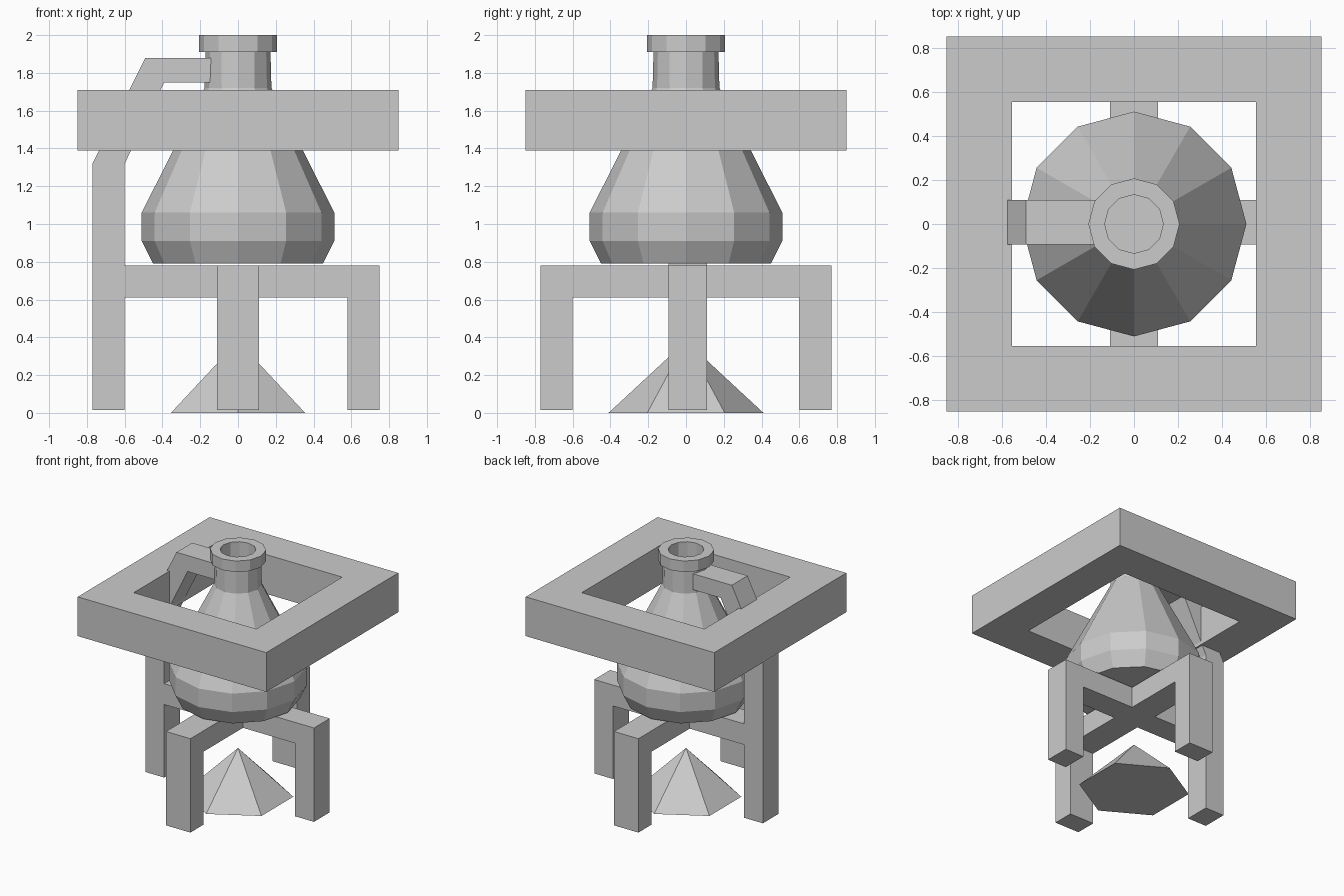
import bpy, bmesh
from math import sin, cos, pi, sqrt

if "Cube" in bpy.data.objects:
    bpy.data.objects.remove(bpy.data.objects["Cube"])


def finish(bm, name):
    bmesh.ops.remove_doubles(bm, verts=bm.verts, dist=1e-5)
    bmesh.ops.recalc_face_normals(bm, faces=bm.faces)
    me = bpy.data.meshes.new(name)
    bm.to_mesh(me)
    bm.free()
    ob = bpy.data.objects.new(name, me)
    bpy.context.collection.objects.link(ob)
    return ob


def lathe(name, profile, sides, start=0.0, ring=False):
    """Spin an (r, z) profile; ring closes the profile, otherwise ends are capped."""
    bm = bmesh.new()
    loops = [[bm.verts.new((r * cos(start + 2 * pi * i / sides),
                            r * sin(start + 2 * pi * i / sides), z))
              for i in range(sides)] for r, z in profile]
    pairs = list(zip(loops, loops[1:]))
    if ring:
        pairs.append((loops[-1], loops[0]))
    else:
        bm.faces.new(loops[0])
        bm.faces.new(loops[-1])
    for a, b in pairs:
        for i in range(sides):
            j = (i + 1) % sides
            bm.faces.new((a[i], a[j], b[j], b[i]))
    return finish(bm, name)


def slab(name, outline, lo, hi, axis):
    """Extrude an outline (u, z) lying along axis 'x' or 'y' from lo to hi."""
    place = (lambda u, t, z: (u, t, z)) if axis == 'x' else (lambda u, t, z: (t, u, z))
    bm = bmesh.new()
    face = bm.faces.new([bm.verts.new(place(u, lo, z)) for u, z in outline])
    ext = bmesh.ops.extrude_face_region(bm, geom=[face])
    moved = [g for g in ext['geom'] if isinstance(g, bmesh.types.BMVert)]
    bmesh.ops.translate(bm, verts=moved, vec=place(0, hi - lo, 0))
    return finish(bm, name)


# Square frame around the flask
k = sqrt(2)
lathe("square_frame", [(0.85 * k, 1.39), (0.85 * k, 1.71),
                       (0.553 * k, 1.71), (0.553 * k, 1.39)], 4, pi / 4, ring=True)

# Flask with hollow neck
lathe("flask", [(0.45, 0.79), (0.51, 0.91), (0.51, 1.06), (0.177, 1.72),
                (0.172, 1.91), (0.207, 1.91), (0.207, 2.0), (0.133, 2.0),
                (0.133, 1.70)], 12)

# Stand side with the tall clamp arm
slab("stand_with_arm", [(-0.77, 0.015), (-0.60, 0.015), (-0.60, 0.61), (0.58, 0.61),
                        (0.58, 0.015), (0.75, 0.015), (0.75, 0.78), (-0.60, 0.78),
                        (-0.60, 1.32), (-0.39, 1.75), (-0.14, 1.75), (-0.14, 1.88),
                        (-0.49, 1.88), (-0.77, 1.32)], -0.093, 0.11, 'x')

# Crossing stand arch
half = [(0.60, 0.61), (0.60, 0.015), (0.77, 0.015), (0.77, 0.78)]
slab("stand_cross_arch", half + [(-u, z) for u, z in reversed(half)], -0.11, 0.11, 'y')

# Flame: six-sided cone below the flask
lathe("flame", [(0.41, 0.0), (0.0005, 0.38)], 6, pi / 2)
